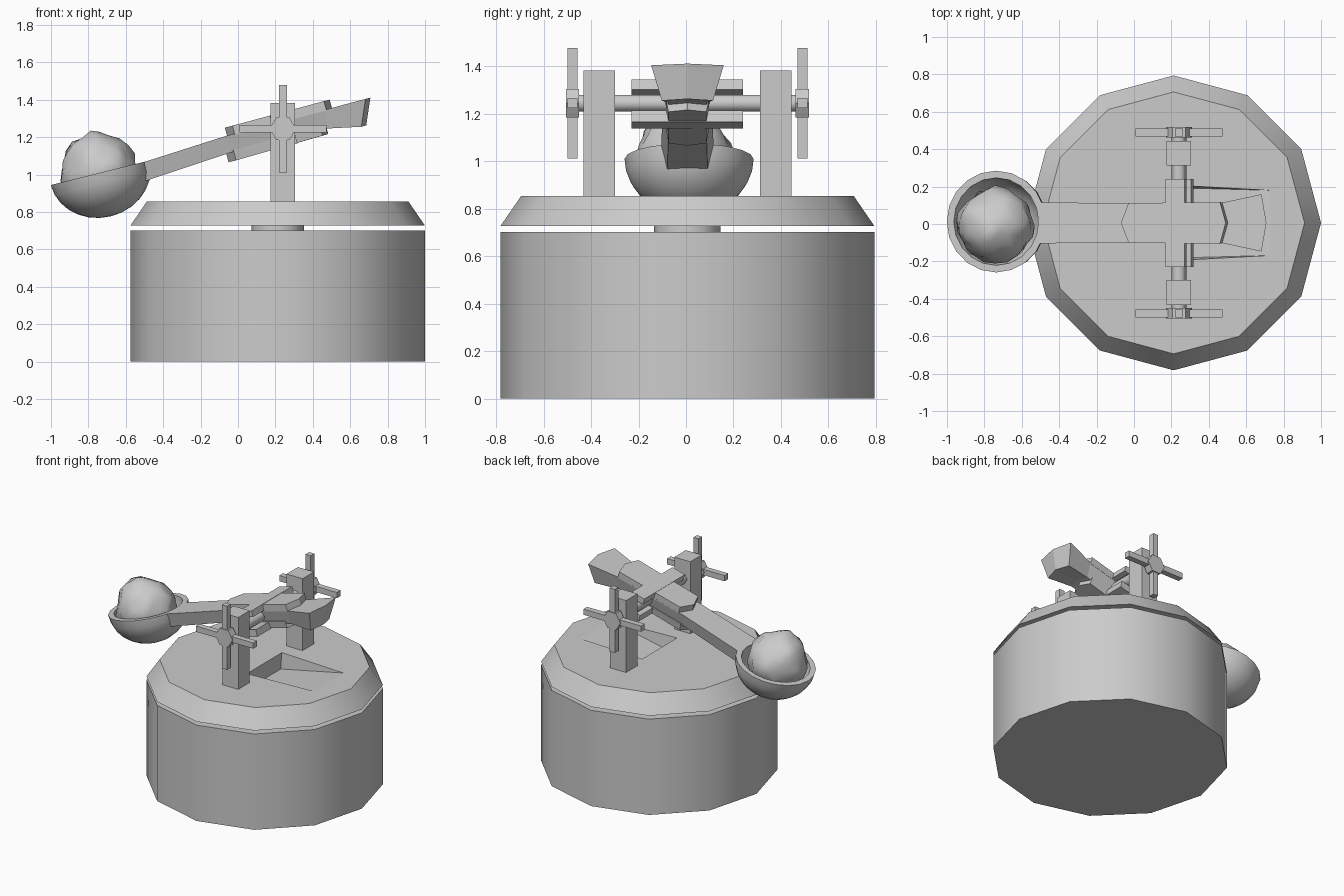
import bpy, bmesh, math
from mathutils import Matrix, Vector, noise

if "Cube" in bpy.data.objects:
    bpy.data.objects.remove(bpy.data.objects["Cube"])

CY = 0.006                                   # centre line of the model
PIVOT = Vector((0.24, CY, 1.245))
TILT = Matrix.Translation(PIVOT) @ Matrix.Rotation(math.radians(-15), 4, 'Y')


def finish(name, bm, matrix=Matrix()):
    bmesh.ops.recalc_face_normals(bm, faces=bm.faces)
    mesh = bpy.data.meshes.new(name)
    bm.to_mesh(mesh)
    bm.free()
    ob = bpy.data.objects.new(name, mesh)
    bpy.context.collection.objects.link(ob)
    ob.matrix_world = matrix
    return ob


def box(name, lo, hi, matrix=Matrix()):
    bm = bmesh.new()
    bmesh.ops.create_cube(bm, size=1)
    for v in bm.verts:
        v.co = [(a + b) / 2 + c * (b - a) for a, b, c in zip(lo, hi, v.co)]
    return finish(name, bm, matrix)


def drum(name, sides, radius, depth, matrix, smooth=True):
    """Cylinder along local z, smooth sides and flat caps."""
    bm = bmesh.new()
    bmesh.ops.create_cone(bm, cap_ends=True, segments=sides, radius1=radius,
                          radius2=radius, depth=depth)
    bm.verts.ensure_lookup_table()
    turn = math.atan2(bm.verts[0].co.y, bm.verts[0].co.x)
    bmesh.ops.rotate(bm, verts=bm.verts, cent=(0, 0, 0), matrix=Matrix.Rotation(-turn, 3, 'Z'))
    bm.normal_update()
    for f in bm.faces:
        f.smooth = smooth and abs(f.normal.z) < 0.95
    return finish(name, bm, matrix)


def loft(name, sections, matrix):
    """Beam from sections (u_top, u_bottom, w_top, w_bottom, half_top, half_bottom, tip)."""
    bm = bmesh.new()
    rings = []
    for ut, ub, wt, wb, ht, hb, tip in sections:
        pts = [(ut, -ht, wt), (ut + tip, 0, wt), (ut, ht, wt),
               (ub, hb, wb), (ub + tip, 0, wb), (ub, -hb, wb)]
        rings.append([bm.verts.new(p) for p in pts])
    for a, b in zip(rings, rings[1:]):
        for i in range(6):
            j = (i + 1) % 6
            bm.faces.new((a[i], a[j], b[j], b[i]))
    for r in (rings[0], rings[-1]):
        bm.faces.new((r[0], r[1], r[4], r[5]))
        bm.faces.new((r[1], r[2], r[3], r[4]))
    return finish(name, bm, matrix)


def at(x, y, z):
    return Matrix.Translation((x, y, z))


# Round base and neck
CX = 0.212
drum("base", 12, 0.788, 0.702, at(CX, CY, 0.351))
drum("neck", 12, 0.14, 0.05, at(CX, CY, 0.715))

# Bevelled turntable with a ramped recess in its top
bm = bmesh.new()
low, top = [[bm.verts.new((CX + r * math.cos(k * math.tau / 12),
                           CY + r * math.sin(k * math.tau / 12), z)) for k in range(12)]
            for r, z in ((0.788, 0.727), (0.70, 0.855))]
bm.faces.new(low)
for i in range(12):
    j = (i + 1) % 12
    bm.faces.new((low[i], low[j], top[j], top[i])).smooth = True
hole = [bm.verts.new((x, CY + y, 0.855)) for x, y in
        ((0.21, -0.202), (0.73, -0.174), (0.73, 0.174), (0.21, 0.202))]
rim = []
for ring in (top, hole):
    for a, b in zip(ring, ring[1:] + ring[:1]):
        rim.append(bm.edges.get((a, b)) or bm.edges.new((a, b)))
bmesh.ops.triangle_fill(bm, use_beauty=True, edges=rim, normal=(0, 0, 1))
deep = [bm.verts.new((0.21, CY + y, 0.74)) for y in (-0.188, 0.188)]
bm.faces.new((hole[0], hole[3], deep[1], deep[0]))       # end wall
bm.faces.new((deep[0], deep[1], hole[2], hole[1]))       # ramp
bm.faces.new((hole[0], deep[0], hole[1]))                # side walls
bm.faces.new((hole[3], hole[2], deep[1]))
finish("turntable", bm)

# Posts and hand wheels on both sides
SIDE = Matrix.Rotation(math.radians(90), 4, 'X')
for s, tag in ((-1, "front"), (1, "back")):
    y = CY + s * 0.372
    box(tag + "_post", (0.175, y - 0.066, 0.85), (0.305, y + 0.066, 1.382))
    y = CY + s * 0.484
    drum(tag + "_wheel_hub", 6, 0.07, 0.056, at(PIVOT.x, y, PIVOT.z) @ SIDE, False)
    for k, spoke in enumerate(("level", "upright")):
        a, b = (0.233, 0.021) if k == 0 else (0.021, 0.233)
        box(f"{tag}_wheel_{spoke}_spoke", (PIVOT.x - a, y - 0.021, PIVOT.z - b),
            (PIVOT.x + a, y + 0.021, PIVOT.z + b))
drum("axle", 6, 0.04, 0.98, at(*PIVOT) @ SIDE)

# Throwing arm with flared counterweight end
loft("arm", [(-0.775, -0.79, 0.020, -0.080, 0.110, 0.085, 0),
             (-0.30, -0.30, 0.042, -0.050, 0.105, 0.08, 0),
             (0.25, 0.23, 0.040, -0.060, 0.108, 0.08, 0.02),
             (0.468, 0.408, 0.040, -0.098, 0.153, 0.108, 0.027)], TILT)

# Pointed clamp plates with cross planks above and below the arm
loft("upper_plate", [(-0.256, -0.256, 0.086, 0.035, 0.105, 0.105, -0.042),
                     (0.25, 0.25, 0.086, 0.035, 0.112, 0.108, 0.032)], TILT)
loft("lower_plate", [(-0.285, -0.285, -0.04, -0.098, 0.09, 0.08, -0.042),
                     (0.195, 0.195, -0.04, -0.090, 0.09, 0.08, 0.032)], TILT)
box("upper_cross_plank", (-0.05, -0.235, 0.044), (0.055, 0.235, 0.088), TILT)
box("lower_cross_plank", (-0.05, -0.235, -0.096), (0.055, 0.235, -0.046), TILT)

# Open bowl: spun shell profile
bm = bmesh.new()
STEPS = 7
arc = [i * math.pi / 2 / STEPS for i in range(STEPS + 1)]
profile = [(0.234 * math.cos(t), -0.205 * math.sin(t)) for t in reversed(arc)]
profile += [(0.272 * math.cos(t), -0.24 * math.sin(t)) for t in arc]
verts = [bm.verts.new((r, 0, z)) for r, z in profile]
edges = [bm.edges.new(p) for p in zip(verts, verts[1:])]
bmesh.ops.spin(bm, geom=verts + edges, cent=(0, 0, 0), axis=(0, 0, 1),
               angle=math.tau, steps=20, use_duplicate=False)
bmesh.ops.remove_doubles(bm, verts=bm.verts, dist=0.0005)
for f in bm.faces:
    f.smooth = any(abs(v.co.z) > 0.001 for v in f.verts)
finish("bowl", bm, at(-0.737, 0.013, 1.01) @ Matrix.Rotation(math.radians(-14), 4, 'Y'))

# Lumpy stone resting in the bowl
bm = bmesh.new()
bmesh.ops.create_icosphere(bm, subdivisions=3, radius=1)
for v in bm.verts:
    v.co *= 0.2 * (1 + 0.16 * noise.noise(v.co * 2.6 + Vector((3.1, 1.7, 5.2))))
for f in bm.faces:
    f.smooth = True
finish("stone", bm, at(-0.742, -0.008, 1.018))
